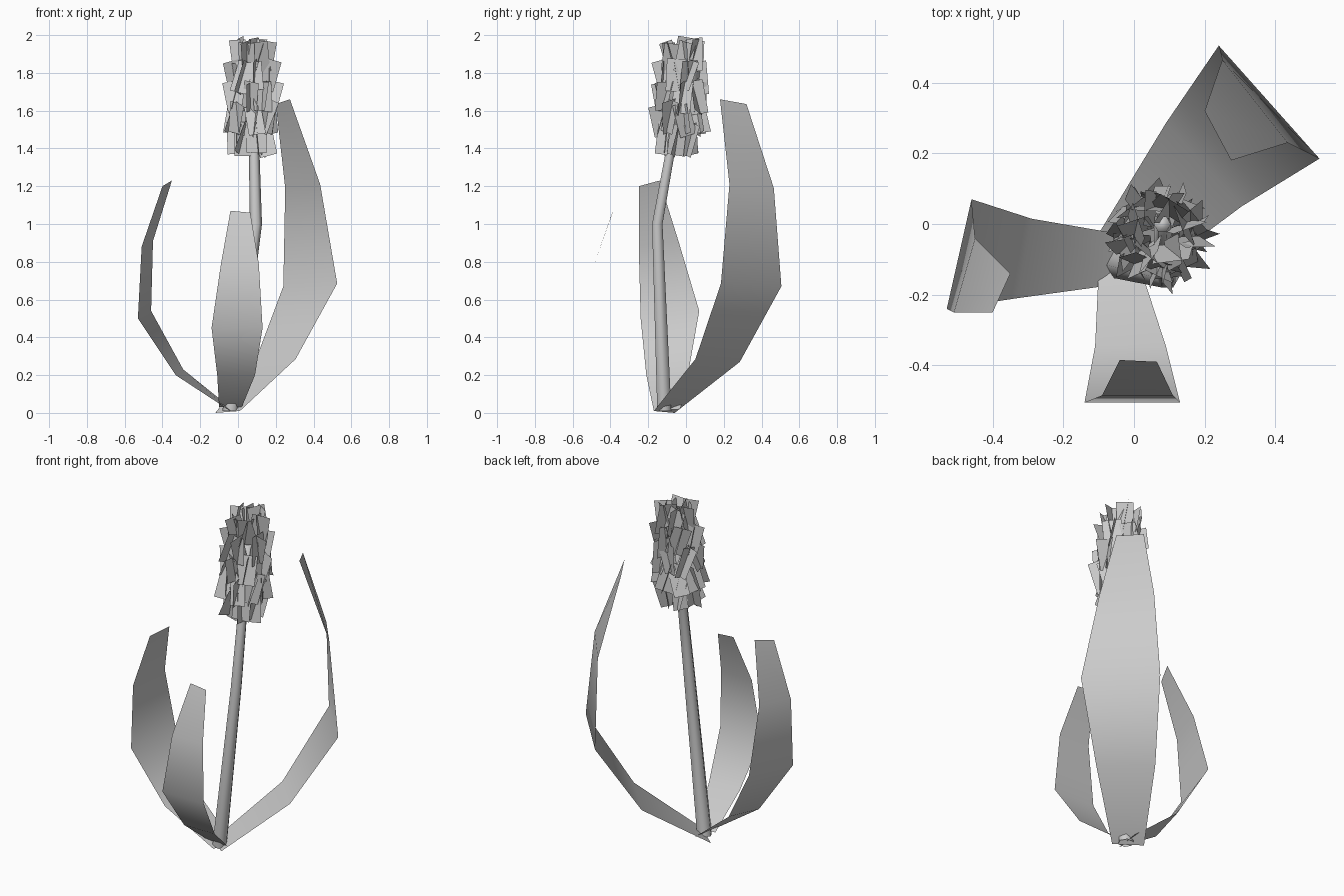
import bpy, math, random
from mathutils import Vector, Euler

if "Cube" in bpy.data.objects:
    bpy.data.objects.remove(bpy.data.objects["Cube"])

random.seed(4)


def make(name, verts, faces, smooth=True):
    me = bpy.data.meshes.new(name)
    me.from_pydata([tuple(v) for v in verts], [], faces)
    me.polygons.foreach_set("use_smooth", [smooth] * len(faces))
    me.update()
    ob = bpy.data.objects.new(name, me)
    bpy.context.collection.objects.link(ob)
    return ob


def leaf(name, edge_a, edge_b):
    # single-sided strip between two edge paths
    n = len(edge_a)
    make(name, edge_a + edge_b,
         [(i, i + 1, n + i + 1, n + i) for i in range(n - 1)])


# Leaves
leaf("front_leaf",
     [(-.10, -.13, .03), (-.11, -.345, .20), (-.14, -.505, .45), (-.09, -.485, .79), (-.04, -.385, 1.07)],
     [(.02, -.13, .03), (.09, -.345, .20), (.13, -.505, .45), (.11, -.485, .79), (.065, -.39, 1.06)])
leaf("left_leaf",
     [(-.04, -.17, .01), (-.33, -.21, .20), (-.53, -.24, .50), (-.51, -.25, .88), (-.40, -.25, 1.20)],
     [(-.03, -.03, .02), (-.29, .015, .23), (-.46, .07, .54), (-.45, -.04, .91), (-.35, -.14, 1.23)])
leaf("back_leaf",
     [(.01, -.17, .01), (.305, .05, .285), (.525, .185, .685), (.435, .23, 1.21), (.275, .18, 1.66)],
     [(-.12, -.06, 0), (.09, .285, .27), (.24, .505, .67), (.25, .465, 1.19), (.20, .32, 1.635)])

# Bent stem tapering into the flower head
SIDES = 6
path = [(-.04, -.115, .01, .043), (.095, -.152, 1.0, .032),
        (.085, -.08, 1.4, .028), (.08, 0, 1.9, .024)]
verts = [(x + r * math.cos(a), y + r * math.sin(a), z)
         for x, y, z, r in path
         for a in [math.tau * k / SIDES for k in range(SIDES)]]
faces = [(i * SIDES + k, i * SIDES + (k + 1) % SIDES,
          (i + 1) * SIDES + (k + 1) % SIDES, (i + 1) * SIDES + k)
         for i in range(len(path) - 1) for k in range(SIDES)]
faces.append(tuple(range(len(verts) - SIDES, len(verts))))
make("stem", verts, faces)

# Flower head: rings of crossed petal cards
verts, faces = [], []


def card(centre, w, h, rot):
    b = len(verts)
    for x, z in ((-w, -h), (w, -h), (w, h), (-w, h)):
        v = Vector((x, 0, z))
        v.rotate(rot)
        verts.append(centre + v)
    faces.append((b, b + 1, b + 2, b + 3))


rings = [(1.455, .075, 6), (1.56, .098, 7), (1.67, .098, 7),
         (1.78, .095, 7), (1.89, .07, 6)]
for i, (z, r, n) in enumerate(rings):
    for k in range(n):
        a = math.tau * (k + .5 * (i % 2)) / n + random.uniform(-.2, .2)
        t = (z - 1.45) / .44
        c = Vector((.07 + .005 * t + r * math.cos(a), -.04 + .02 * t + r * math.sin(a),
                    z + random.uniform(-.012, .012)))
        spin = a + random.uniform(-.5, .5)
        for turn in (0, math.pi / 2):
            rot = Euler((random.uniform(-.3, .3), random.uniform(-.3, .3), spin + turn))
            card(c, random.uniform(.042, .055), random.uniform(.075, .09), rot)
make("flower_head", verts, faces, False)
